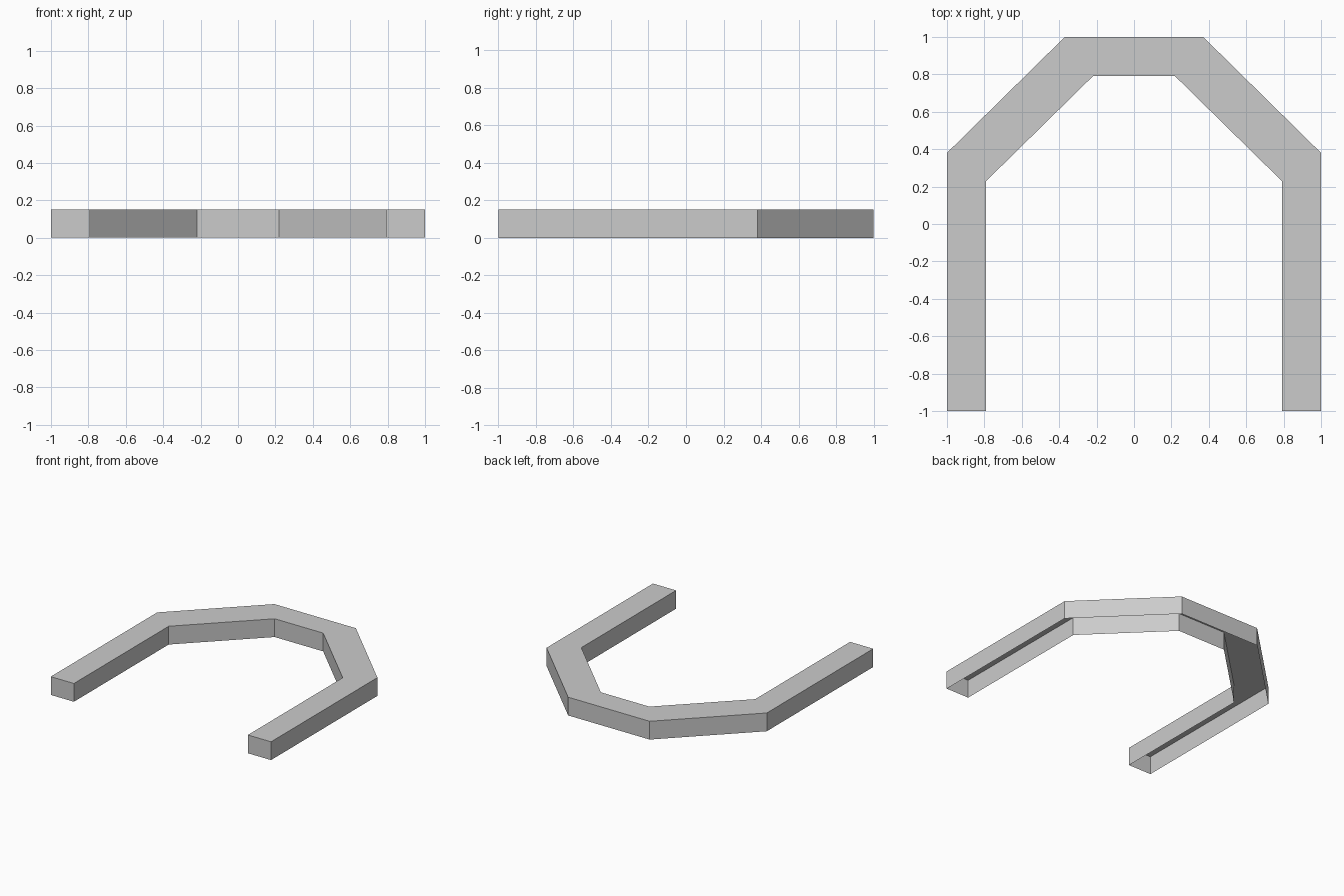
import bpy
import bmesh

cube = bpy.data.objects.get("Cube")
if cube:
    bpy.data.objects.remove(cube)

HEIGHT = 0.15

grey = bpy.data.materials.new("plain grey")
grey.use_nodes = True
colour = (0.6, 0.6, 0.6, 1)
grey.diffuse_color = colour
grey.node_tree.nodes["Principled BSDF"].inputs["Base Color"].default_value = colour

# Half outlines, from the front end round to the back of the arch
outer = [(1, -1), (1, 0.38), (0.37, 1)]
inner = [(0.79, -1), (0.79, 0.23), (0.22, 0.79)]


def mirrored(half):
    return half + [(-x, y) for x, y in reversed(half)]


outline = mirrored(outer) + mirrored(inner)[::-1]

# Hollow arch: a top and side walls, open underneath
bm = bmesh.new()
low = [bm.verts.new((x, y, 0)) for x, y in outline]
high = [bm.verts.new((x, y, HEIGHT)) for x, y in outline]
count = len(outline)
for i in range(count):
    j = (i + 1) % count
    bm.faces.new((low[i], low[j], high[j], high[i]))

# Top: one quad for each straight run
for i in range(count // 2 - 1):
    bm.faces.new((high[i], high[i + 1], high[count - 2 - i], high[count - 1 - i]))

mesh = bpy.data.meshes.new("arch_frame")
bm.to_mesh(mesh)
bm.free()
mesh.materials.append(grey)
arch = bpy.data.objects.new("arch_frame", mesh)
bpy.context.collection.objects.link(arch)
